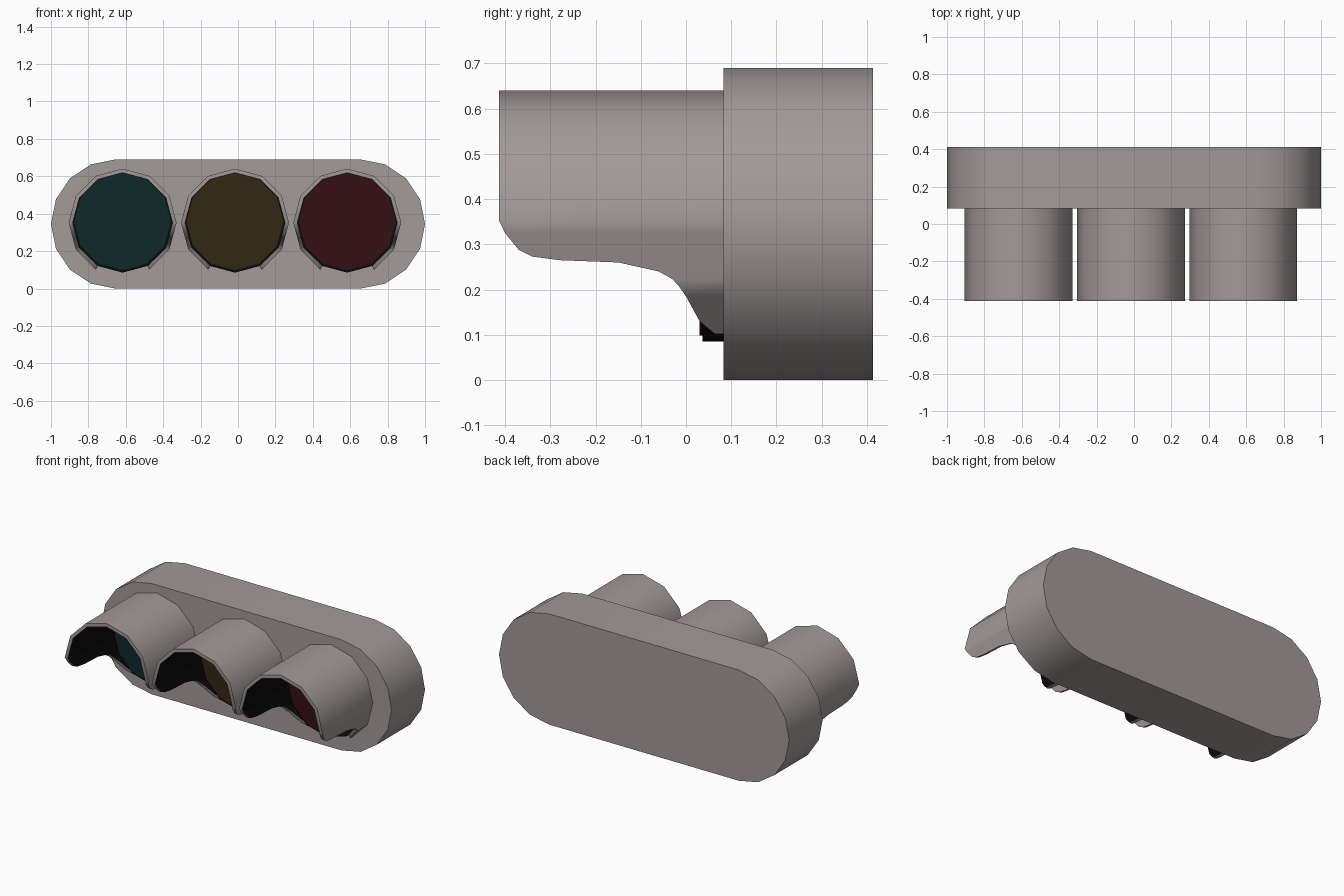
import bpy, bmesh, math

if "Cube" in bpy.data.objects:
    bpy.data.objects.remove(bpy.data.objects["Cube"])

def mat(name, rgb):
    m = bpy.data.materials.new(name)
    m.diffuse_color = (*rgb, 1)
    m.use_nodes = True
    m.node_tree.nodes["Principled BSDF"].inputs["Base Color"].default_value = m.diffuse_color
    return m

GREY = mat("warm grey", (0.36, 0.325, 0.315))
BLACK = mat("black", (0.003, 0.003, 0.003))
TEAL = mat("dark teal", (0.005, 0.021, 0.023))
AMBER = mat("dark amber", (0.033, 0.020, 0.007))
RED = mat("dark red", (0.035, 0.005, 0.006))

def finish(bm, name, mats):
    bmesh.ops.recalc_face_normals(bm, faces=bm.faces)
    me = bpy.data.meshes.new(name)
    bm.to_mesh(me)
    bm.free()
    for m in mats:
        me.materials.append(m)
    ob = bpy.data.objects.new(name, me)
    bpy.context.collection.objects.link(ob)
    bpy.ops.object.select_all(action='DESELECT')
    ob.select_set(True)
    bpy.context.view_layer.objects.active = ob
    bpy.ops.object.shade_smooth_by_angle(angle=math.radians(40))
    return ob

def prism(name, pts, y0, y1, m):
    """Extrude an x-z outline from y0 to y1."""
    bm = bmesh.new()
    a = [bm.verts.new((x, y0, z)) for x, z in pts]
    b = [bm.verts.new((x, y1, z)) for x, z in pts]
    bm.faces.new(a)
    bm.faces.new(b)
    for i in range(len(a)):
        j = (i + 1) % len(a)
        bm.faces.new((a[i], a[j], b[j], b[i]))
    return finish(bm, name, [m])

def arc(cx, cz, r, a0, a1, n):
    return [(cx + r * math.cos(math.radians(a0 + (a1 - a0) * i / n)),
             cz + r * math.sin(math.radians(a0 + (a1 - a0) * i / n))) for i in range(n + 1)]

# stadium-shaped housing
R = 0.345
prism("housing", arc(1 - R, R, R, -90, 90, 8) + arc(R - 1, R, R, 90, 270, 8), 0.083, 0.413, GREY)

CZ, RO, RI, BACK = 0.352, 0.2885, 0.267, 0.083
# cutaway of the visor seen from the side: (height, front y), top to bottom
CUT = [(0.352, -0.413), (0.325, -0.40), (0.288, -0.37), (0.273, -0.34), (0.265, -0.28),
       (0.26, -0.15), (0.24, -0.06), (0.223, -0.03), (0.2078, -0.016), (0.185, 0.0),
       (0.13, 0.03), (0.1022, 0.063)]

def side_x(z):
    """Half width of the twelve-sided tube at height z."""
    ring = arc(0, CZ, RO, 0, -60, 2)
    for (xa, za), (xb, zb) in zip(ring, ring[1:]):
        if z >= zb - 0.002:
            return xa + (xb - xa) * (z - za) / (zb - za)
    return ring[-1][0]

def visor(name, cx):
    right = [(x, z, -0.413) for x, z in arc(0, CZ, RO, 90, 30, 2)]
    right += [(side_x(z), z, y) for z, y in CUT]
    section = [(-x, z, y) for x, z, y in reversed(right[1:])] + right
    k = RI / RO
    bm = bmesh.new()
    rows = []
    for x, z, y in section:
        xi, zi = x * k, CZ + (z - CZ) * k
        rows.append([bm.verts.new((cx + px, py, pz)) for px, py, pz in
                     ((x, BACK, z), (x, y, z), (xi, y, zi), (xi, BACK, zi))])
    for a, b in zip(rows, rows[1:]):
        for i in range(4):
            j = (i + 1) % 4
            f = bm.faces.new((a[i], a[j], b[j], b[i]))
            f.material_index = 1 if i == 2 else 0   # inner wall is black
    bm.faces.new(rows[0])
    bm.faces.new(rows[-1])
    finish(bm, name, [GREY, BLACK])

# three lamps: visor, black seat, coloured lens
for side, cx, colour in (("left", -0.617, TEAL), ("middle", -0.016, AMBER), ("right", 0.584, RED)):
    visor(side + "_visor", cx)
    prism(side + "_lens_seat", arc(cx, CZ, RI, 90, 420, 11), 0.036, BACK, BLACK)
    prism(side + "_lens", arc(cx, CZ + 0.006, 0.259, 90, 420, 11), 0.030, 0.036, colour)
